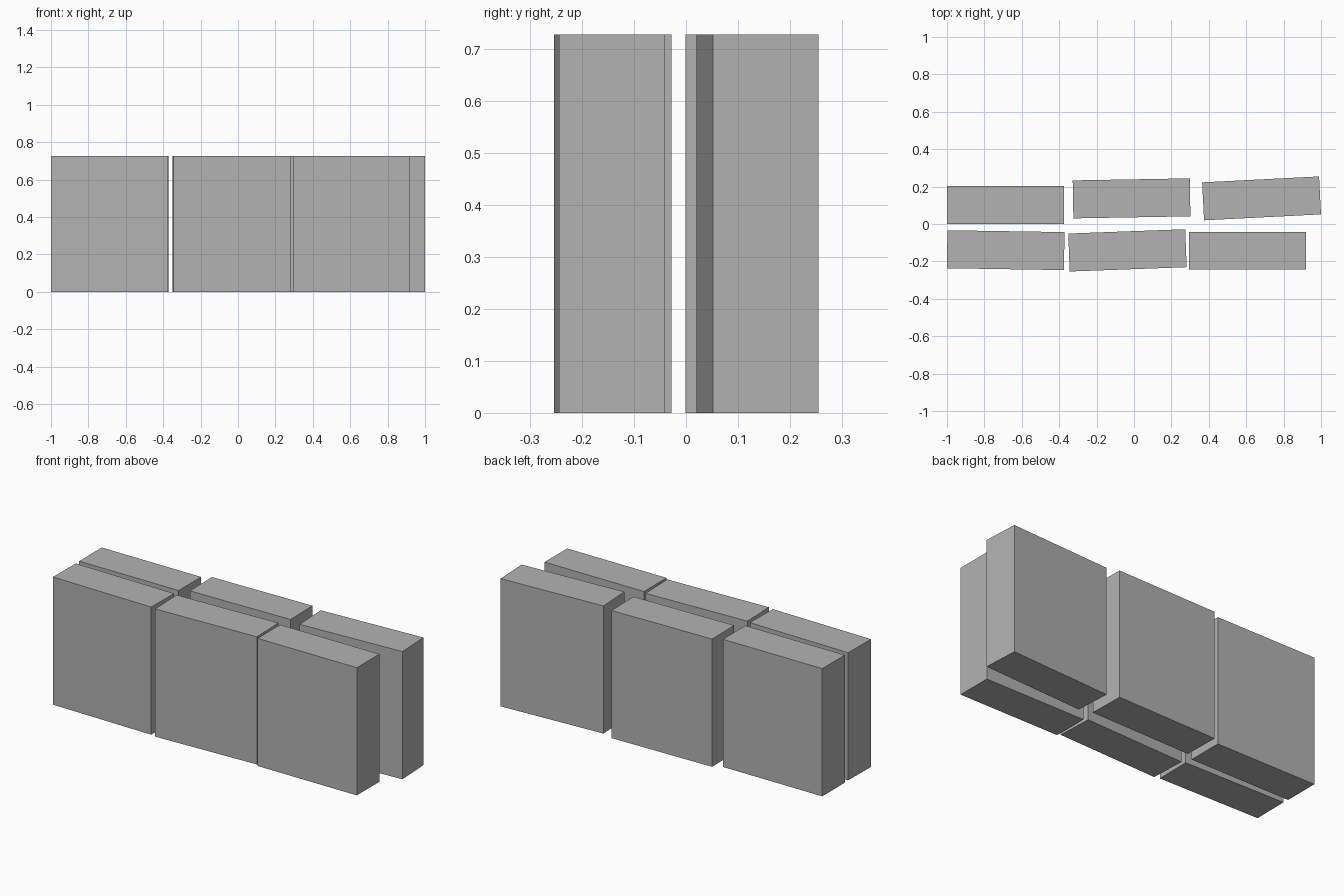
import bpy
from math import radians
from mathutils import Matrix
import bmesh

cube = bpy.data.objects.get("Cube")
if cube:
    bpy.data.objects.remove(cube, do_unlink=True)

grey = bpy.data.materials.new("plain_grey")
grey.use_nodes = True
colour = (0.45, 0.45, 0.45, 1)
grey.diffuse_color = colour
grey.node_tree.nodes["Principled BSDF"].inputs["Base Color"].default_value = colour

LENGTH, DEPTH, HEIGHT = 0.626, 0.203, 0.727


def box(name, x, y, turn):
    """Upright box standing on the ground, turned a little about z."""
    bm = bmesh.new()
    bmesh.ops.create_cube(bm, size=1, matrix=Matrix.Diagonal((LENGTH, DEPTH, HEIGHT, 1)))
    mesh = bpy.data.meshes.new(name)
    bm.to_mesh(mesh)
    bm.free()
    mesh.materials.append(grey)
    obj = bpy.data.objects.new(name, mesh)
    obj.location = (x, y, HEIGHT / 2)
    obj.rotation_euler.z = radians(turn)
    bpy.context.collection.objects.link(obj)


# Front row, from the model's right to its left
box("front_right_box", -0.686, -0.14, -0.9)
box("front_middle_box", -0.035, -0.141, 2.1)
box("front_left_box", 0.607, -0.143, 0)

# Back row
box("back_right_box", -0.687, 0.101, 0)
box("back_middle_box", -0.013, 0.137, 1)
box("back_left_box", 0.682, 0.137, 2.9)
